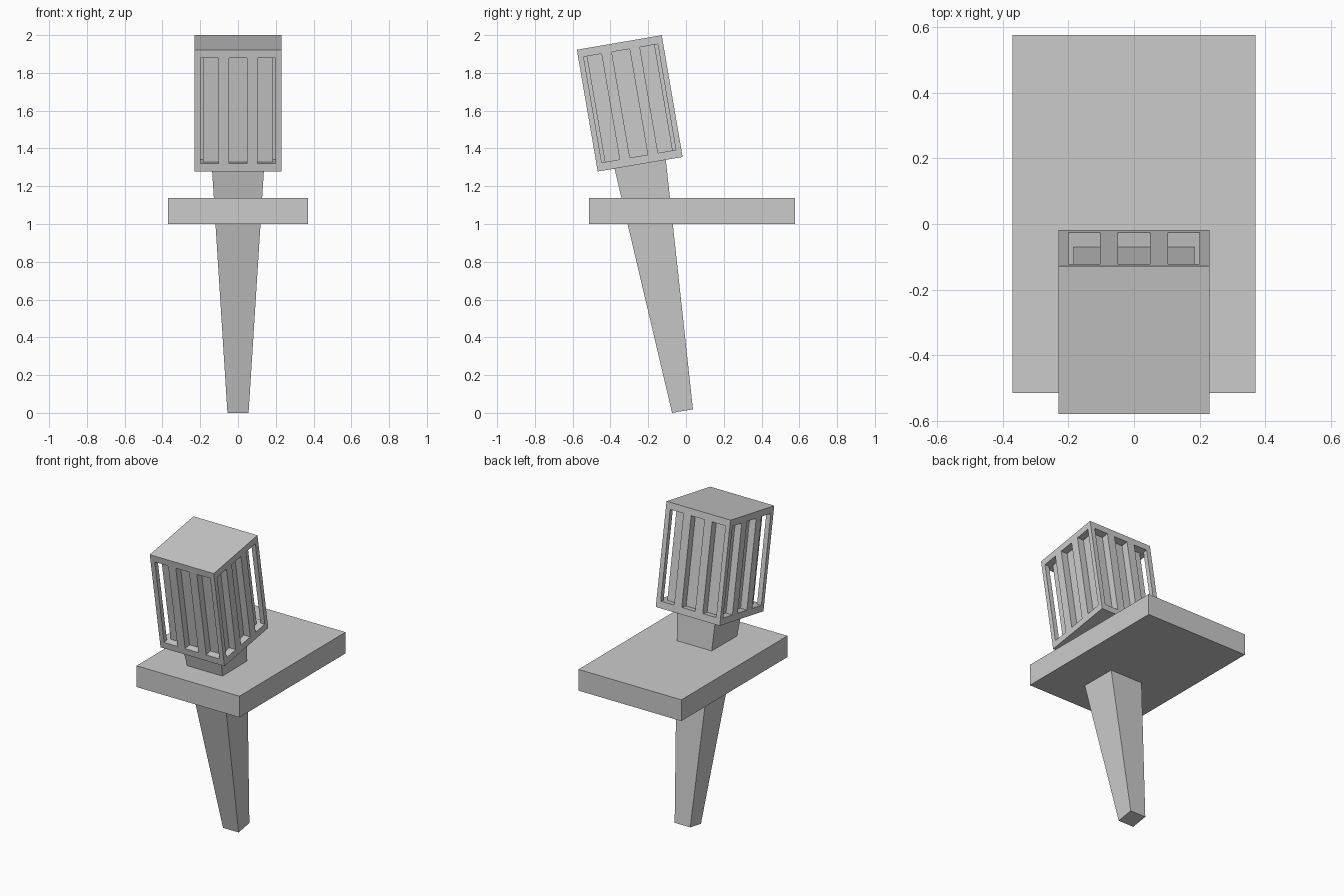
import bpy, bmesh, math
from mathutils import Matrix, Vector

if "Cube" in bpy.data.objects:
    bpy.data.objects.remove(bpy.data.objects["Cube"])

TILT = math.radians(9.73)
# Frame of the leaning handle: origin at the tip, local z along its axis
LEAN = Matrix.Translation((0, -0.0185, 0.0095)) @ Matrix.Rotation(TILT, 4, 'X')


def boxes(name, items, matrix=Matrix()):
    """One object from boxes given as (centre, size, taper of the top)."""
    bm = bmesh.new()
    for centre, size, taper in items:
        for v in bmesh.ops.create_cube(bm, size=1)['verts']:
            k = taper if v.co.z > 0 else 1
            v.co = Vector((v.co.x * size[0] * k, v.co.y * size[1] * k,
                           v.co.z * size[2])) + Vector(centre)
    mesh = bpy.data.meshes.new(name)
    bm.to_mesh(mesh)
    bm.free()
    ob = bpy.data.objects.new(name, mesh)
    ob.matrix_world = matrix
    bpy.context.collection.objects.link(ob)
    return ob


# Flat level plate
boxes("plate", [((0, 0.031, 1.069), (0.74, 1.09, 0.138), 1)])

# Tapered square shaft, running through the plate into the head
boxes("shaft", [((0, 0, 0.665), (0.112, 0.112, 1.33), 0.276 / 0.112)], LEAN)

# Leaning block head
HX, HY, HZ = 0.23, 0.228, 0.327
MID = 1.653
head = boxes("head", [((0, 0, MID), (2 * HX, 2 * HY, 2 * HZ), 1)], LEAN)

# Three slots on each of the four sides; corner slots meet behind thin posts
DEPTH, WIDTH, PITCH, TALL = 0.046, 0.096, 0.151, 0.568
steps = [(i * PITCH, s) for i in (-1, 0, 1) for s in (-1, 1)]
front_back = [((o, s * HY, MID), (WIDTH, 2 * DEPTH, TALL), 1) for o, s in steps]
sides = [((s * HX, o, MID), (2 * DEPTH, WIDTH, TALL), 1) for o, s in steps]

bpy.context.view_layer.objects.active = head
for label, items in (("slot_cutter_front_back", front_back),
                     ("slot_cutter_sides", sides)):
    cutter = boxes(label, items, LEAN)
    cutter.hide_render = True
    bpy.context.view_layer.update()
    mod = head.modifiers.new("slots", 'BOOLEAN')
    mod.operation = 'DIFFERENCE'
    mod.solver = 'EXACT'
    mod.object = cutter
    bpy.ops.object.modifier_apply(modifier=mod.name)
    bpy.data.objects.remove(cutter)
